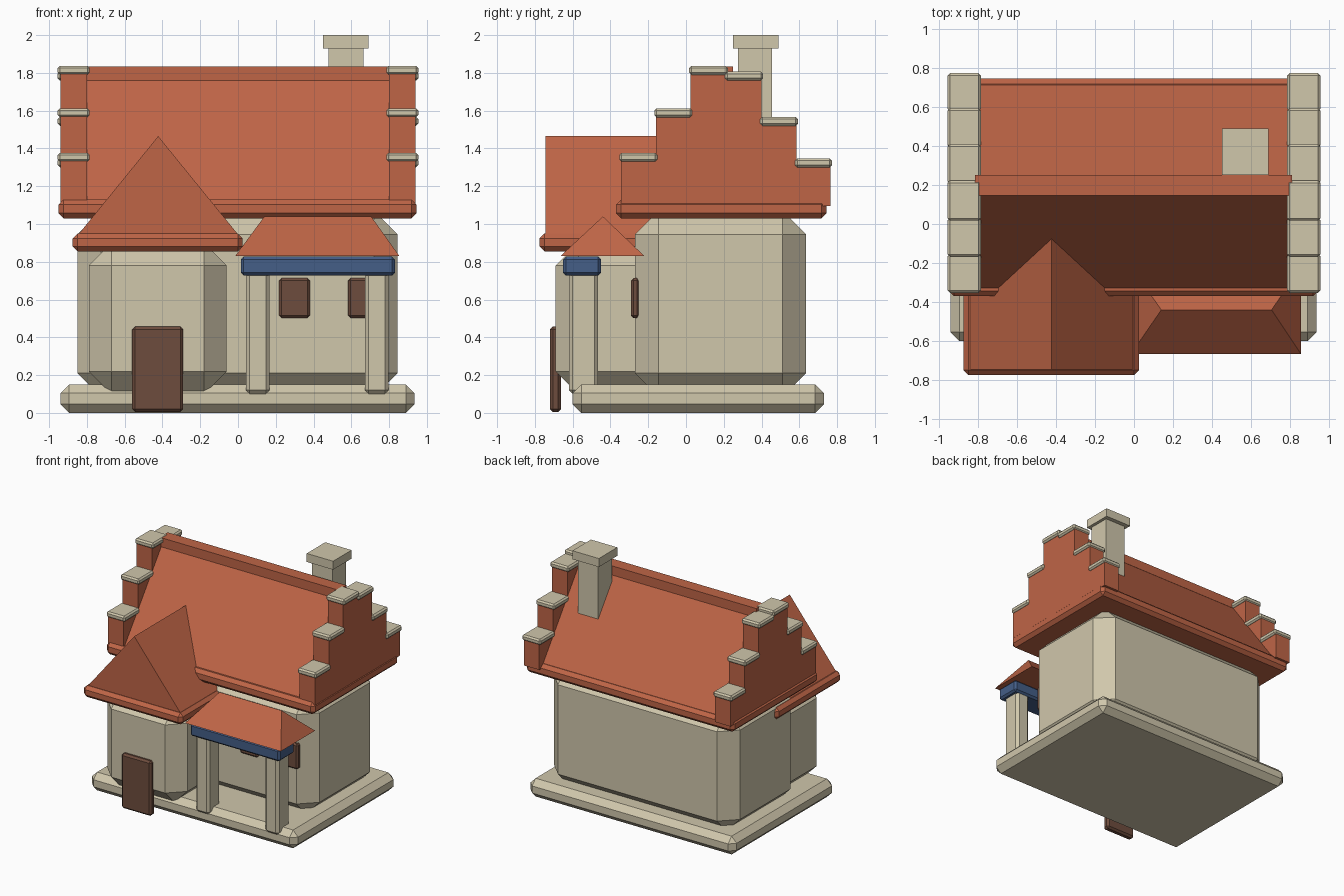
import bpy, bmesh

if "Cube" in bpy.data.objects:
    bpy.data.objects.remove(bpy.data.objects["Cube"], do_unlink=True)


def material(name, rgb):
    m = bpy.data.materials.new(name)
    m.use_nodes = True
    m.diffuse_color = (*rgb, 1)
    m.node_tree.nodes["Principled BSDF"].inputs["Base Color"].default_value = (*rgb, 1)
    return m


STONE = material("cream stone", (0.63, 0.57, 0.41))
TILE = material("terracotta", (0.52, 0.13, 0.062))
WOOD = material("dark wood", (0.155, 0.073, 0.047))
BLUE = material("blue paint", (0.058, 0.112, 0.245))


def finish(name, bm, mat):
    bmesh.ops.recalc_face_normals(bm, faces=bm.faces)
    mesh = bpy.data.meshes.new(name)
    bm.to_mesh(mesh)
    bm.free()
    mesh.materials.append(mat)
    ob = bpy.data.objects.new(name, mesh)
    bpy.context.scene.collection.objects.link(ob)
    return ob


def box(name, xs, ys, zs, mat, bevel=0.0):
    """Box between limits on each axis, with chamfered edges."""
    bm = bmesh.new()
    bmesh.ops.create_cube(bm, size=1)
    for v in bm.verts:
        v.co = [lim[0] if c < 0 else lim[1] for c, lim in zip(v.co, (xs, ys, zs))]
    if bevel:
        bmesh.ops.bevel(bm, geom=bm.edges[:], offset=bevel, segments=1,
                        affect='EDGES', profile=0.5)
    return finish(name, bm, mat)


def roof(name, xs, ys, zs, ridge_a, ridge_b, mat):
    """Rectangular eaves rising to a ridge between two (x, y) points."""
    bm = bmesh.new()
    corners = [(xs[0], ys[0]), (xs[1], ys[0]), (xs[1], ys[1]), (xs[0], ys[1])]
    pts = [bm.verts.new((x, y, zs[0])) for x, y in corners]
    pts += [bm.verts.new((x, y, zs[1])) for x, y in (ridge_a, ridge_b)]
    bmesh.ops.convex_hull(bm, input=pts)
    bmesh.ops.dissolve_limit(bm, angle_limit=0.01, verts=bm.verts[:], edges=bm.edges[:])
    return finish(name, bm, mat)


# Plinth and walls
box("plinth", (-0.94, 0.935), (-0.60, 0.73), (0, 0.15), STONE, 0.046)
box("main_walls", (-0.85, 0.845), (-0.27, 0.635), (0.085, 1.07), STONE, 0.125)
box("front_room_walls", (-0.79, -0.06), (-0.69, 0.0), (0.10, 0.90), STONE, 0.12)

# Main roof
box("main_eaves", (-0.95, 0.945), (-0.37, 0.745), (1.03, 1.13), TILE, 0.027)
roof("main_roof", (-0.82, 0.82), (-0.335, 0.72), (1.12, 1.83),
     (-0.82, 0.1975), (0.82, 0.1975), TILE)
box("ridge_beam", (-0.815, 0.81), (0.145, 0.25), (1.76, 1.835), TILE)

# Stepped gables: y start, y end, wall top
steps = [(-0.345, -0.16, 1.34), (-0.16, 0.025, 1.575), (0.025, 0.215, 1.80),
         (0.215, 0.40, 1.77), (0.40, 0.585, 1.53), (0.585, 0.765, 1.31)]
for side, s in (("left", 1), ("right", -1)):
    for i, (y0, y1, top) in enumerate(steps):
        box(f"{side}_gable_step_{i + 1}", sorted((s * 0.80, s * 0.94)), (y0, y1),
            (1.095, top), TILE)
        box(f"{side}_gable_cap_{i + 1}", sorted((s * 0.785, s * 0.955)),
            (y0 - 0.008, y1 + 0.008), (top - 0.01, top + 0.037), STONE, 0.012)

# Front room roof
box("front_room_eaves", (-0.875, 0.025), (-0.775, 0.065), (0.855, 0.95), TILE, 0.026)
roof("front_room_roof", (-0.845, 0.0), (-0.745, 0.035), (0.945, 1.465),
     (-0.4225, -0.745), (-0.4225, 0.035), TILE)

# Chimney
box("chimney_stack", (0.48, 0.665), (0.275, 0.455), (1.42, 1.94), STONE)
box("chimney_cap", (0.45, 0.69), (0.25, 0.49), (1.93, 2.0), STONE)

# Door and windows
box("door", (-0.56, -0.29), (-0.72, -0.662), (0.005, 0.457), WOOD, 0.015)
for i, x in enumerate((0.218, 0.582)):
    box(f"window_{i + 1}", (x, x + 0.163), (-0.292, -0.247), (0.503, 0.713), WOOD, 0.013)

# Porch
for i, x in enumerate((0.042, 0.672)):
    box(f"porch_post_{i + 1}", (x, x + 0.125), (-0.62, -0.465), (0.10, 0.75), STONE, 0.02)
box("porch_beam", (0.015, 0.83), (-0.65, -0.45), (0.727, 0.828), BLUE, 0.015)
roof("porch_roof", (-0.015, 0.855), (-0.665, -0.22), (0.83, 1.04),
     (0.14, -0.44), (0.705, -0.44), TILE)
